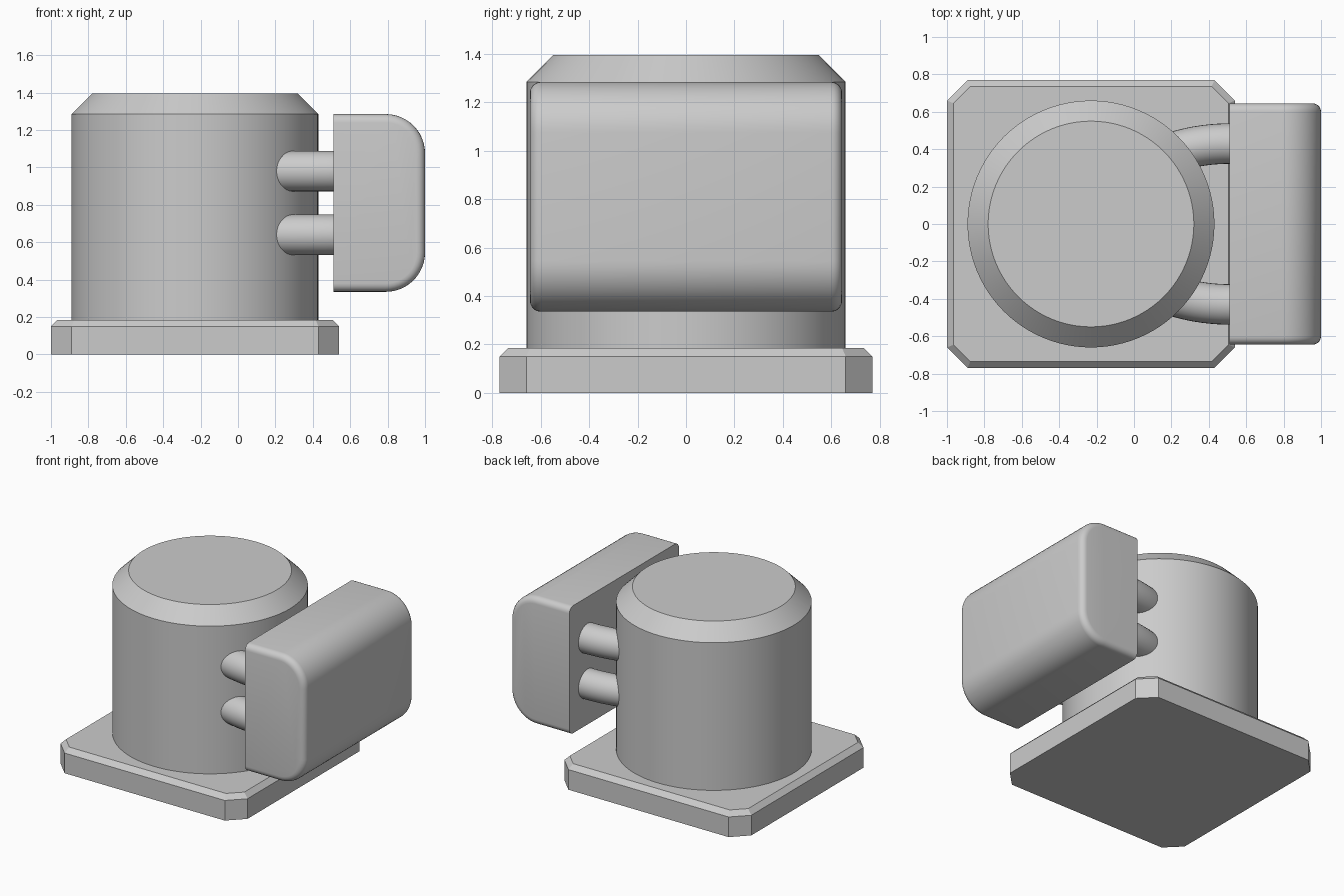
import bpy, bmesh, math

if "Cube" in bpy.data.objects:
    bpy.data.objects.remove(bpy.data.objects["Cube"], do_unlink=True)

GREY = (0.6, 0.6, 0.6, 1.0)
grey = bpy.data.materials.new("plain grey")
grey.use_nodes = True
grey.diffuse_color = GREY
grey.node_tree.nodes["Principled BSDF"].inputs["Base Color"].default_value = GREY

AXIS_X = -0.23  # centre of the base and drum


def finish(name, bm, smooth=True):
    bmesh.ops.recalc_face_normals(bm, faces=bm.faces[:])
    mesh = bpy.data.meshes.new(name)
    bm.to_mesh(mesh)
    bm.free()
    obj = bpy.data.objects.new(name, mesh)
    bpy.context.collection.objects.link(obj)
    mesh.materials.append(grey)
    if smooth:
        bpy.ops.object.select_all(action='DESELECT')
        obj.select_set(True)
        bpy.context.view_layer.objects.active = obj
        bpy.ops.object.shade_smooth_by_angle(angle=math.radians(30))
    return obj


def box(x0, x1, half_y, z0, z1):
    bm = bmesh.new()
    bmesh.ops.create_cube(bm, size=1)
    for v in bm.verts:
        v.co = ((x0 + x1) / 2 + v.co.x * (x1 - x0), v.co.y * 2 * half_y,
                (z0 + z1) / 2 + v.co.z * (z1 - z0))
    return bm


def bevel(bm, test, width, segments=1):
    edges = [e for e in bm.edges if test(e.verts[0].co, e.verts[1].co)]
    bmesh.ops.bevel(bm, geom=edges, offset=width, offset_type='OFFSET',
                    segments=segments, profile=0.5, affect='EDGES')


# Base plate: cut corners, then a chamfered top rim
bm = box(-1, 0.54, 0.77, 0, 0.185)
bevel(bm, lambda a, b: abs(a.z - b.z) > 0.1, 0.11)
bevel(bm, lambda a, b: min(a.z, b.z) > 0.18, 0.035)
finish("base_plate", bm, smooth=False)

# Drum with a chamfered top
bm = bmesh.new()
bmesh.ops.create_cone(bm, cap_ends=True, segments=96, radius1=0.66, radius2=0.66, depth=1.215)
for v in bm.verts:
    v.co.x += AXIS_X
    v.co.z += 0.18 + 1.215 / 2
bevel(bm, lambda a, b: min(a.z, b.z) > 1.39, 0.11)
finish("drum", bm)

# Side block: large rounding on the outer edges, small rounding around both ends
bm = box(0.51, 1, 0.645, 0.335, 1.285)
bevel(bm, lambda a, b: abs(a.y - b.y) > 1 and a.x > 0.9, 0.21, 12)
bevel(bm, lambda a, b: abs(a.y - b.y) < 0.01 and max(a.x, b.x) > 0.6, 0.045, 5)
finish("side_block", bm)

# Four curved pipes joining the drum and the block
ARC = 1.0
for side, y_sign in (("left", 1), ("right", -1)):
    for level, z in (("upper", 0.98), ("lower", 0.64)):
        bm = bmesh.new()
        rings = []
        for i in range(13):
            t = -0.03 + 0.5 * i / 12
            ring = []
            for k in range(32):
                u = math.tau * k / 32
                r = ARC + 0.108 * math.cos(u)
                ring.append(bm.verts.new((0.51 - r * math.sin(t),
                                          y_sign * (r * math.cos(t) - ARC + 0.43),
                                          z + 0.108 * math.sin(u))))
            rings.append(ring)
        for a, b in zip(rings, rings[1:]):
            for k in range(32):
                n = (k + 1) % 32
                bm.faces.new((a[k], a[n], b[n], b[k]))
        bm.faces.new(rings[0])
        bm.faces.new(rings[-1])
        finish(f"{level}_{side}_pipe", bm)
